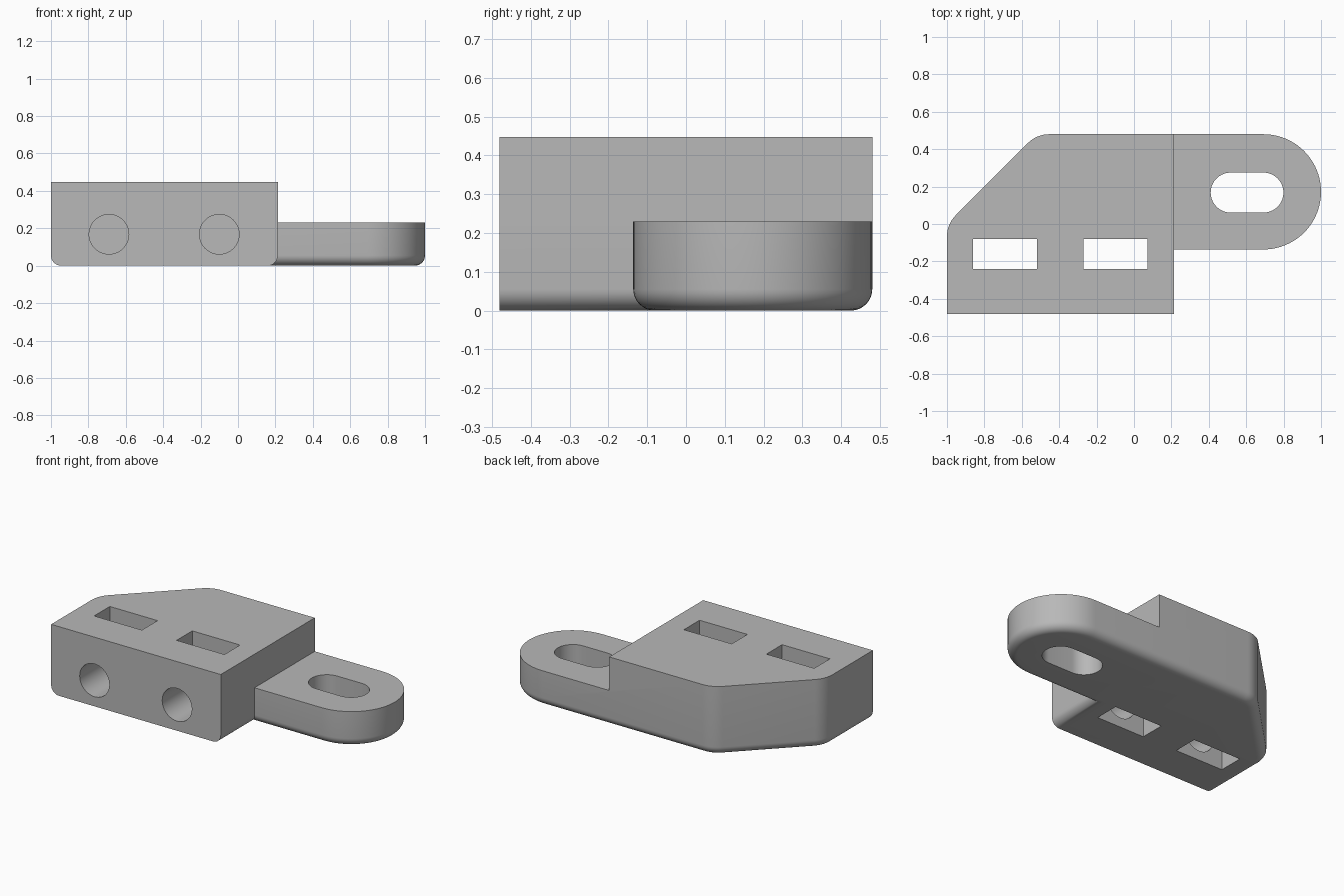
import bpy, bmesh, math
from mathutils import Vector

cube = bpy.data.objects.get("Cube")
if cube:
    bpy.data.objects.remove(cube, do_unlink=True)

grey = bpy.data.materials.new("plain grey")
grey.use_nodes = True
grey.diffuse_color = (0.48, 0.48, 0.48, 1)
grey.node_tree.nodes["Principled BSDF"].inputs["Base Color"].default_value = grey.diffuse_color


def arc(cx, cy, r, start, end, steps):
    angles = [math.radians(start + (end - start) * i / steps) for i in range(steps + 1)]
    return [Vector((cx + r * math.cos(a), cy + r * math.sin(a))) for a in angles]


def fillet(before, corner, after, r, steps=8):
    """Round a convex corner of a counter-clockwise outline."""
    c = Vector(corner)
    u, v = (Vector(before) - c).normalized(), (Vector(after) - c).normalized()
    half = u.angle(v) / 2
    centre = c + (u + v).normalized() * r / math.sin(half)
    first = c + u * r / math.tan(half) - centre
    start = math.degrees(math.atan2(first.y, first.x))
    turn = 180 - math.degrees(2 * half)
    return arc(centre.x, centre.y, r, start, start + turn, steps)


def inset(points, d, fixed_edge):
    """Mitred inward offset that leaves one edge in place."""
    lines = []
    for i, p in enumerate(points):
        t = (points[(i + 1) % len(points)] - p).normalized()
        lines.append((Vector((-t.y, t.x)), 0 if i == fixed_edge else d))
    result = []
    for i, p in enumerate(points):
        (n1, d1), (n2, d2) = lines[i - 1], lines[i]
        det = n1.x * n2.y - n1.y * n2.x
        if abs(det) < 1e-5:
            result.append(p + n2 * d2)
        else:
            result.append(p + Vector((d1 * n2.y - d2 * n1.y, n1.x * d2 - n2.x * d1)) / det)
    return result


def loft(name, rings):
    """Skin a stack of (outline, height) rings and cap both ends."""
    bm = bmesh.new()
    loops = [[bm.verts.new((p[0], p[1], z)) for p in pts] for pts, z in rings]
    n = len(loops[0])
    for low, high in zip(loops, loops[1:]):
        for i in range(n):
            j = (i + 1) % n
            bm.faces.new((low[i], low[j], high[j], high[i]))
    bm.faces.new(loops[0][::-1])
    bm.faces.new(loops[-1])
    mesh = bpy.data.meshes.new(name)
    bm.to_mesh(mesh)
    bm.free()
    obj = bpy.data.objects.new(name, mesh)
    bpy.context.collection.objects.link(obj)
    mesh.materials.append(grey)
    return obj


def box(name, x0, x1, y0, y1, z0, z1):
    pts = [(x0, y0), (x1, y0), (x1, y1), (x0, y1)]
    return loft(name, [(pts, z0), (pts, z1)])


# Footprint: block with a slanted rear corner plus a round-ended tab
front, back, left, step = -0.48, 0.48, -1.0, 0.213
tab_y, tab_r, tab_x = 0.172, 0.308, 0.692
height, tab_height, edge_r = 0.447, 0.23, 0.055
slant_low, slant_high = (left, 0.0), (-0.52, back)
outline = [Vector((left, front)), Vector((step, front)), Vector((step, tab_y - tab_r))]
outline += arc(tab_x, tab_y, tab_r, -90, 90, 40)
outline += fillet((0, back), slant_high, slant_low, 0.16)
outline += fillet(slant_high, slant_low, (left, front), 0.16)

# Body with rounded bottom edges, front edge left square
rings = []
for i in range(9):
    a = math.pi / 2 * i / 8
    rings.append((inset(outline, edge_r * (1 - math.sin(a)), 0), edge_r * (1 - math.cos(a))))
rings.append((outline, height))
body = loft("mounting_bracket", rings)

# Cutters: space over the tab, long slot, nut pockets and bolt holes
cutters = [box("tab_cutter", step, 1.2, -0.7, 0.7, tab_height, 0.7)]
slot = arc(tab_x, 0.168, 0.107, -90, 90, 20) + arc(0.517, 0.168, 0.107, 90, 270, 20)
cutters.append(loft("slot_cutter", [(slot, -0.1), (slot, 0.4)]))
for x in (-0.69, -0.1):
    cutters.append(box("pocket_cutter", x - 0.171, x + 0.171, -0.24, -0.08, -0.1, 0.6))
    bpy.ops.mesh.primitive_cylinder_add(vertices=48, radius=0.106, depth=0.5,
                                        location=(x, -0.41, 0.168),
                                        rotation=(math.pi / 2, 0, 0))
    hole = bpy.context.object
    hole.name = "bolt_hole_cutter"
    hole.data.materials.append(grey)
    cutters.append(hole)

bpy.ops.object.select_all(action='DESELECT')
bpy.context.view_layer.objects.active = body
body.select_set(True)
for cutter in cutters:
    cutter.hide_render = True
    mod = body.modifiers.new("cut", 'BOOLEAN')
    mod.operation = 'DIFFERENCE'
    mod.solver = 'EXACT'
    mod.object = cutter
    bpy.ops.object.modifier_apply(modifier=mod.name)
    bpy.data.objects.remove(cutter, do_unlink=True)

bpy.ops.object.shade_smooth_by_angle(angle=math.radians(30))
